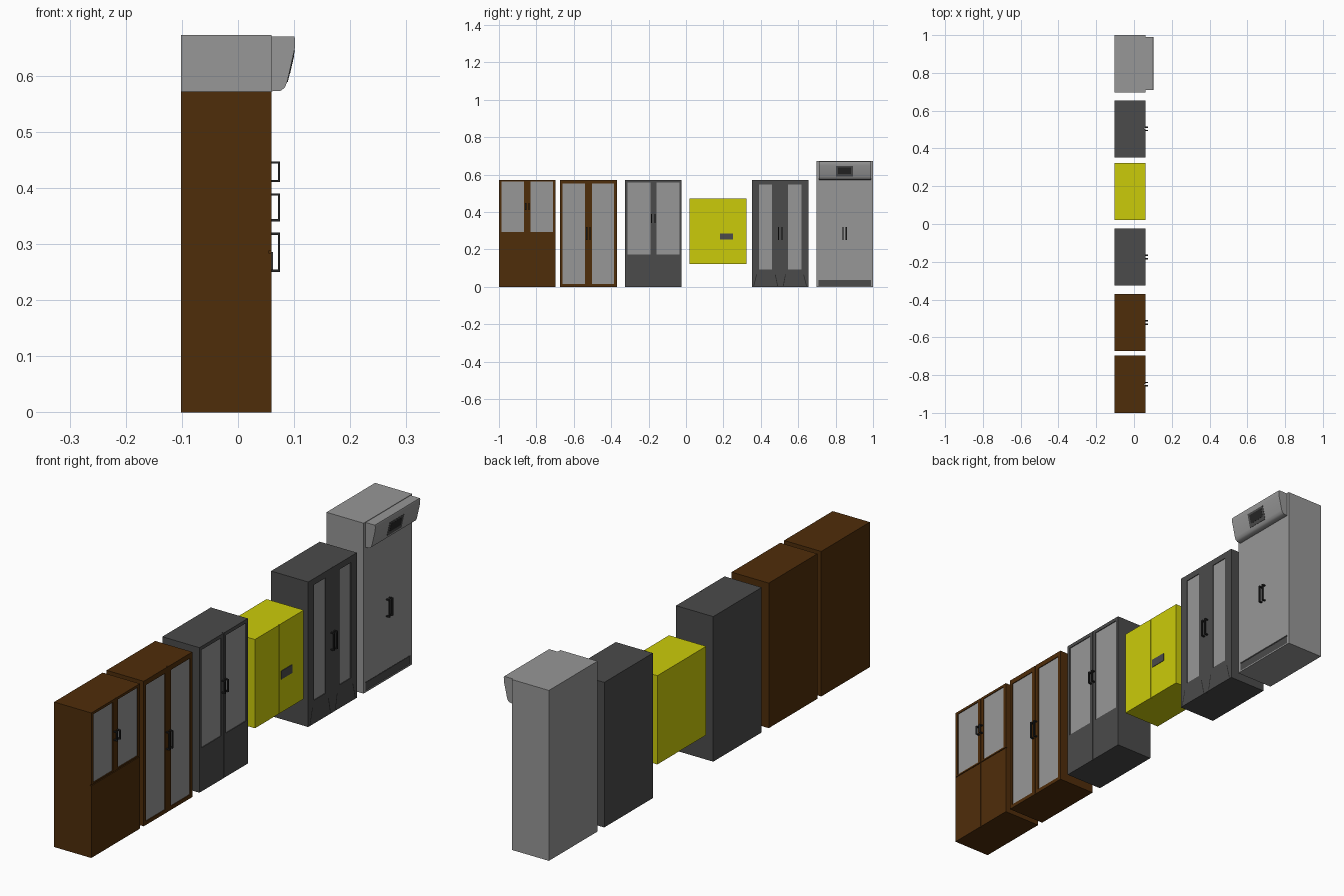
import bpy, bmesh

default = bpy.data.objects.get("Cube")
if default:
    bpy.data.objects.remove(default, do_unlink=True)


def material(name, r, g, b):
    m = bpy.data.materials.new(name)
    m.use_nodes = True
    m.diffuse_color = (r, g, b, 1)
    m.node_tree.nodes["Principled BSDF"].inputs["Base Color"].default_value = (r, g, b, 1)
    return m


BROWN = material("brown wood", 0.078, 0.026, 0.003)
DARK = material("dark grey metal", 0.07, 0.07, 0.07)
LIGHT = material("light grey panel", 0.31, 0.31, 0.31)
YELLOW = material("safety yellow", 0.6, 0.6, 0.003)
BLACK = material("black handle", 0.02, 0.02, 0.02)

BACK, CARCASS, FRONT = -0.102, 0.054, 0.06
GAP = 0.001


def finish(name, bm, mat):
    bmesh.ops.recalc_face_normals(bm, faces=bm.faces)
    mesh = bpy.data.meshes.new(name)
    bm.to_mesh(mesh)
    bm.free()
    mesh.materials.append(mat)
    ob = bpy.data.objects.new(name, mesh)
    bpy.context.collection.objects.link(ob)
    return ob


def boxes(name, mat, *extents):
    """One object from boxes given as x0, x1, y0, y1, z0, z1."""
    bm = bmesh.new()
    for x0, x1, y0, y1, z0, z1 in extents:
        verts = bmesh.ops.create_cube(bm, size=1)["verts"]
        for v in verts:
            v.co = (x1 if v.co.x > 0 else x0, y1 if v.co.y > 0 else y0, z1 if v.co.z > 0 else z0)
    return finish(name, bm, mat)


def prism(name, mat, profile, y0, y1):
    """Extrude an x, z profile along y."""
    bm = bmesh.new()
    face = bm.faces.new([bm.verts.new((x, y0, z)) for x, z in profile])
    new = bmesh.ops.extrude_face_region(bm, geom=[face])["geom"]
    bmesh.ops.translate(bm, vec=(0, y1 - y0, 0),
                        verts=[g for g in new if isinstance(g, bmesh.types.BMVert)])
    return finish(name, bm, mat)


def handles(name, y, z0, z1, spread=0.009):
    """A pair of U-shaped bar handles."""
    t, w, out = 0.004, 0.0035, 0.075
    parts = []
    for c in (y - spread, y + spread):
        parts += [(out - t, out, c - w, c + w, z0, z1),
                  (FRONT, out, c - w, c + w, z0, z0 + t),
                  (FRONT, out, c - w, c + w, z1 - t, z1)]
    boxes(name + "_handles", BLACK, *parts)


def glazed_door(name, mat, y0, y1, z0, z1, w0, w1, b, t):
    """Door frame around a recessed pane."""
    x = (CARCASS, FRONT)
    boxes(name + "_frame", mat, (*x, y0, w0, z0, z1), (*x, w1, y1, z0, z1),
          (*x, w0, w1, z0, b), (*x, w0, w1, t, z1))
    boxes(name + "_pane", LIGHT, (CARCASS, FRONT - 0.003, w0, w1, b, t))


def cabinet(name, mat, y0, y1, z0, z1):
    boxes(name + "_carcass", mat, (BACK, CARCASS, y0, y1, z0, z1))


def plain_doors(name, mat, y0, y1, z0, z1):
    mid = (y0 + y1) / 2
    boxes(name + "_doors", mat, (CARCASS, FRONT, y0, mid - GAP, z0, z1),
          (CARCASS, FRONT, mid + GAP, y1, z0, z1))


def glazed_doors(name, mat, y0, y1, z0, z1, edge, pane, b, t):
    mid = (y0 + y1) / 2
    glazed_door(name + "_right_door", mat, y0, mid - GAP, z0, z1,
                y0 + edge, y0 + edge + pane, b, t)
    glazed_door(name + "_left_door", mat, mid + GAP, y1, z0, z1,
                y1 - edge - pane, y1 - edge, b, t)


# Half-glazed brown cabinet
cabinet("half_glazed", BROWN, -1, -0.697, 0, 0.572)
glazed_doors("half_glazed", BROWN, -1, -0.697, 0.287, 0.572, 0.014, 0.121, 0.293, 0.562)
plain_doors("half_glazed_lower", BROWN, -1, -0.697, 0, 0.284)
handles("half_glazed", -0.848, 0.41, 0.447)

# Fully glazed brown cabinet
cabinet("full_glazed", BROWN, -0.673, -0.37, 0, 0.572)
glazed_doors("full_glazed", BROWN, -0.673, -0.37, 0, 0.572, 0.014, 0.119, 0.015, 0.552)
handles("full_glazed", -0.522, 0.25, 0.32)

# Grey cabinet with tall panes
cabinet("grey_glazed", DARK, -0.326, -0.024, 0, 0.572)
glazed_doors("grey_glazed", DARK, -0.326, -0.024, 0, 0.572, 0.012, 0.123, 0.172, 0.558)
handles("grey_glazed", -0.175, 0.34, 0.39)

# Raised yellow safety cabinet
cabinet("safety", YELLOW, 0.02, 0.324, 0.122, 0.472)
plain_doors("safety", YELLOW, 0.02, 0.324, 0.122, 0.472)
boxes("safety_latch", DARK, (FRONT, FRONT + 0.002, 0.183, 0.25, 0.253, 0.286))

# Grey cabinet with narrow panes
cabinet("narrow_pane", DARK, 0.352, 0.655, 0, 0.572)
glazed_doors("narrow_pane", DARK, 0.352, 0.655, 0, 0.572, 0.037, 0.072, 0.092, 0.547)
handles("narrow_pane", 0.504, 0.25, 0.32)
bm = bmesh.new()
for bottom, top in ((0.362, 0.378), (0.49, 0.477), (0.52, 0.532), (0.644, 0.629)):
    w, x = 0.002, FRONT + 0.0005
    bm.faces.new([bm.verts.new(p) for p in (
        (x, bottom - w, 0.004), (x, bottom + w, 0.004),
        (x, top + w, 0.066), (x, top - w, 0.066))])
finish("narrow_pane_kick_lines", bm, BLACK)

# Tall light cabinet with kick plate
cabinet("tall", LIGHT, 0.697, 1, 0, 0.672)
boxes("tall_front", LIGHT, (CARCASS, FRONT, 0.697, 1, 0.04, 0.672),
      (CARCASS, FRONT, 0.697, 0.709, 0, 0.04), (CARCASS, FRONT, 0.988, 1, 0, 0.04),
      (CARCASS, FRONT, 0.709, 0.988, 0, 0.005))
boxes("tall_kick_plate", DARK, (CARCASS, FRONT - 0.002, 0.709, 0.988, 0.005, 0.037))
handles("tall", 0.848, 0.25, 0.32)

# Control hood with a sloped face
hood = prism("tall_hood", LIGHT, [(0.06, 0.67), (0.1, 0.67), (0.102, 0.664), (0.1015, 0.65),
                                  (0.0875, 0.588), (0.083, 0.578), (0.076, 0.573),
                                  (0.06, 0.572)], 0.71, 0.99)
bpy.context.view_layer.objects.active = hood
hood.select_set(True)
bpy.ops.object.shade_smooth_by_angle(angle=0.6)


def sloped_plate(name, mat, y0, y1, z0, z1, lift):
    def face_x(z):
        return 0.0875 + (z - 0.588) * 0.2258
    prism(name, mat, [(face_x(z0) - 0.001, z0), (face_x(z0) + lift, z0),
                      (face_x(z1) + lift, z1), (face_x(z1) - 0.001, z1)], y0, y1)


sloped_plate("control_panel", DARK, 0.802, 0.892, 0.589, 0.645, 0.0012)
sloped_plate("control_screen", BLACK, 0.812, 0.882, 0.603, 0.637, 0.0018)
